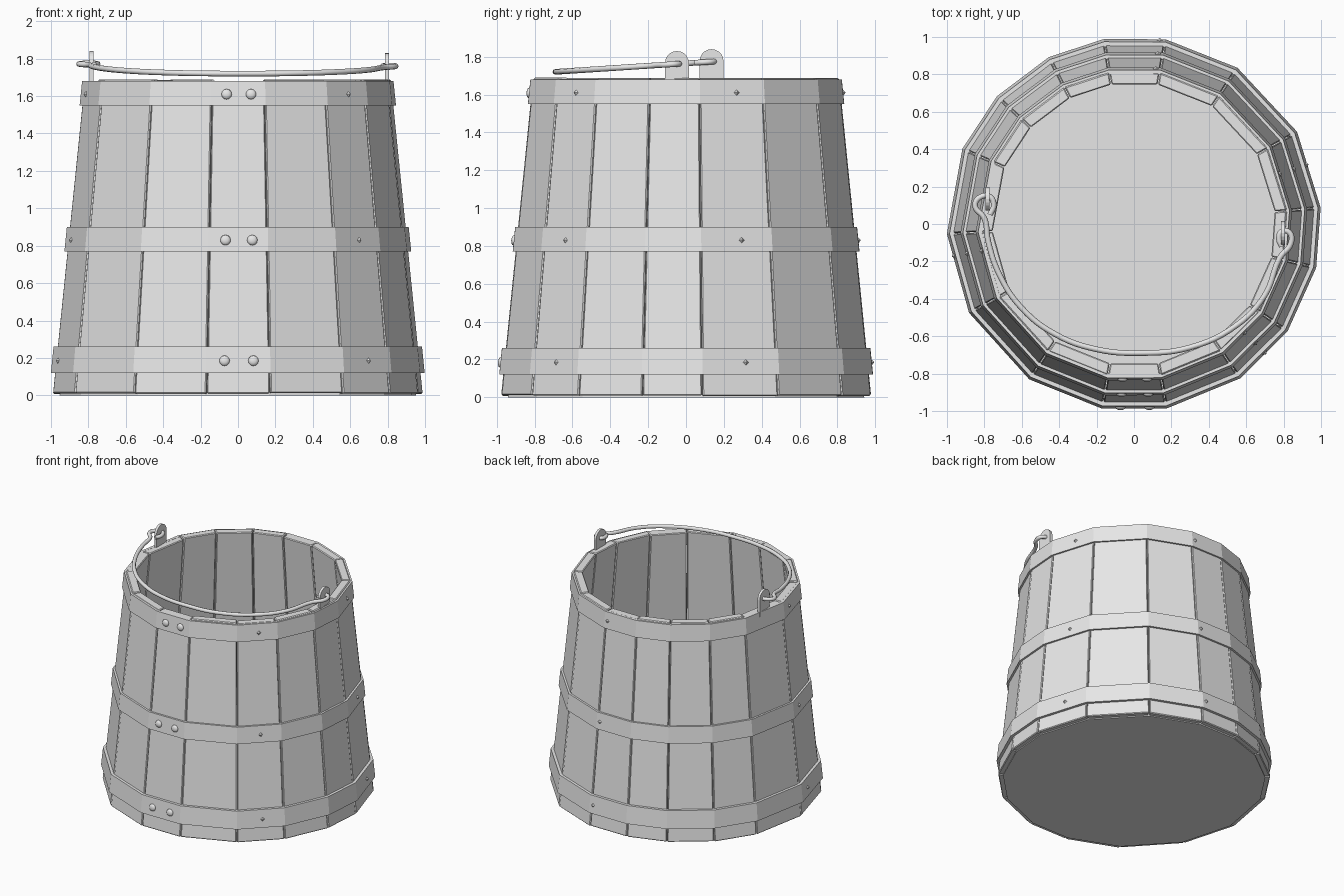
import bpy, bmesh, random
from math import radians, sin, cos, pi
from mathutils import Matrix, Vector

random.seed(4)
cube = bpy.data.objects.get("Cube")
if cube:
    bpy.data.objects.remove(cube, do_unlink=True)

grey = bpy.data.materials.new("plain_grey")
grey.use_nodes = True
grey.diffuse_color = (0.8, 0.8, 0.8, 1)
grey.node_tree.nodes["Principled BSDF"].inputs["Base Color"].default_value = (0.8, 0.8, 0.8, 1)

# Angles of the joints between the uneven staves
JOINTS = [radians(a) for a in (5, 29.5, 56.5, 80.3, 99.3, 117, 137, 156.3,
                               183, 208.3, 236, 260.2, 280, 304.5, 325, 346.5)]
COUNT = len(JOINTS)
TOP = 1.69
WALL = 0.065


def radius(z):
    return 0.992 - 0.102 * z


def polar(r, a, z):
    return Vector((r * cos(a), r * sin(a), z))


def finish(name, bm):
    bmesh.ops.recalc_face_normals(bm, faces=bm.faces)
    mesh = bpy.data.meshes.new(name)
    bm.to_mesh(mesh)
    bm.free()
    mesh.materials.append(grey)
    obj = bpy.data.objects.new(name, mesh)
    bpy.context.collection.objects.link(obj)
    return obj


def prism(bm, lower, upper):
    """Close two matching loops of points into a solid."""
    a = [bm.verts.new(p) for p in lower]
    b = [bm.verts.new(p) for p in upper]
    bm.faces.new(a[::-1])
    bm.faces.new(b)
    for i in range(len(a)):
        j = (i + 1) % len(a)
        bm.faces.new((a[i], a[j], b[j], b[i]))


# Staves
bm = bmesh.new()
for i, start in enumerate(JOINTS):
    end = JOINTS[(i + 1) % COUNT] + (2 * pi if i == COUNT - 1 else 0)
    loops = []
    for z in (0.006 + random.uniform(0, 0.006), TOP - random.uniform(0, 0.012)):
        r = radius(z)
        gap = 0.002 / r
        loops.append([polar(r, start + gap, z), polar(r, end - gap, z),
                      polar(r - WALL, end - gap, z), polar(r - WALL, start + gap, z)])
    prism(bm, *loops)
staves = finish("staves", bm)
bevel = staves.modifiers.new("worn_edges", "BEVEL")
bevel.width = 0.006
bevel.segments = 1

# Floor disc
bm = bmesh.new()
prism(bm, [polar(0.955, a, 0) for a in JOINTS], [polar(0.945, a, 0.07) for a in JOINTS])
finish("floor", bm)

# Hoops
HOOPS = (("lower_hoop", 0.12, 0.26, 0.022), ("middle_hoop", 0.77, 0.9, 0.016),
         ("upper_hoop", 1.55, 1.68, 0.014))
for name, low, high, lift in HOOPS:
    bm = bmesh.new()
    section = ((lift, low), (lift, high), (-0.01, high), (-0.01, low))
    rings = [[bm.verts.new(polar(radius(z) + d, a, z)) for d, z in section] for a in JOINTS]
    for i in range(COUNT):
        p, q = rings[i], rings[(i + 1) % COUNT]
        for k in range(4):
            m = (k + 1) % 4
            bm.faces.new((p[k], q[k], q[m], p[m]))
    finish(name, bm)


# Rivets: a round pair on the front overlap, pointed nails elsewhere
def surface_frame(angle, z, lift):
    """Placement on the flat hoop face at an angle, with local z outward."""
    for i, start in enumerate(JOINTS):
        end = JOINTS[(i + 1) % COUNT] + (2 * pi if i == COUNT - 1 else 0)
        for a in (angle, angle + 2 * pi):
            if start <= a < end:
                mid, half = (start + end) / 2, (end - start) / 2
                r = (radius(z) + lift) * cos(half) / cos(a - mid)
                normal = Vector((cos(mid), sin(mid), 0.1)).normalized()
                return (Matrix.Translation(polar(r, a, z)) @
                        normal.to_track_quat("Z", "Y").to_matrix().to_4x4())


for name, low, high, lift in HOOPS:
    z = (low + high) / 2 - 0.005
    bm = bmesh.new()
    for deg in (19, 82, 190, 315.5):
        bmesh.ops.create_cone(bm, cap_ends=True, segments=4, radius1=0.028, radius2=0.003,
                              depth=0.024, matrix=surface_frame(radians(deg), z, lift))
    finish(name + "_nails", bm)
    bm = bmesh.new()
    for deg in (265.8, 274.8):
        bmesh.ops.create_uvsphere(bm, u_segments=12, v_segments=6, radius=0.028,
                                  matrix=surface_frame(radians(deg), z, lift)
                                  @ Matrix.Diagonal((1, 1, 0.5, 1)))
    for f in bm.faces:
        f.smooth = True
    finish(name + "_rivets", bm)

# Ears: upright plates with rounded tops
for name, x, y, top in (("left_ear", 0.797, -0.048, 1.83), ("right_ear", -0.783, 0.135, 1.84)):
    half = 0.063
    outline = [(-half, 1.56), (half, 1.56)]
    outline += [(half * cos(t * pi / 10), top - half + half * sin(t * pi / 10)) for t in range(11)]
    bm = bmesh.new()
    prism(bm, [(x - 0.01, y + v, z) for v, z in outline],
          [(x + 0.01, y + v, z) for v, z in outline])
    finish(name, bm)

# Bail handle, lying forward, with a loop through each ear
PATH = ((-0.77, 0.05), (-0.75, 0.1), (-0.77, 0.145), (-0.82, 0.145), (-0.85, 0.1),
        (-0.8, 0.03), (-0.78, -0.09), (-0.72, -0.27), (-0.6, -0.45), (-0.42, -0.59),
        (-0.2, -0.67), (0.03, -0.69), (0.3, -0.66), (0.55, -0.54), (0.7, -0.38),
        (0.78, -0.18), (0.84, -0.1), (0.83, -0.045), (0.79, -0.04), (0.775, -0.08), (0.79, -0.12))
curve = bpy.data.curves.new("handle", "CURVE")
curve.dimensions = "3D"
curve.bevel_depth = 0.015
curve.bevel_resolution = 2
curve.resolution_u = 6
curve.use_fill_caps = True
spline = curve.splines.new("BEZIER")
spline.bezier_points.add(len(PATH) - 1)
for point, (x, y) in zip(spline.bezier_points, PATH):
    point.co = (x, y, 1.765 + 0.065 * y)
    point.handle_left_type = point.handle_right_type = "AUTO"
curve.materials.append(grey)
handle = bpy.data.objects.new("handle", curve)
bpy.context.collection.objects.link(handle)
